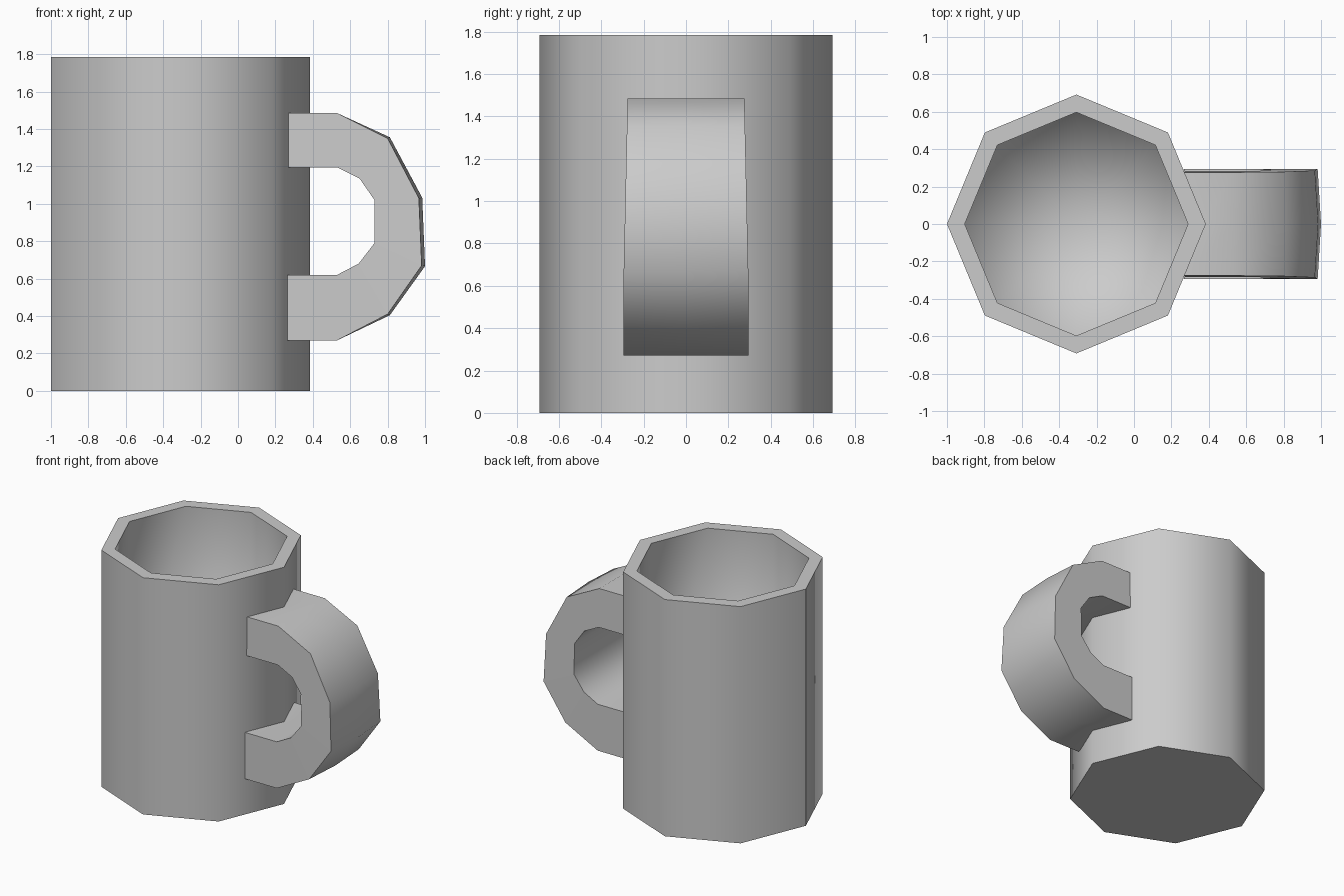
import bpy, bmesh
from math import sin, cos, tau

cube = bpy.data.objects.get("Cube")
if cube:
    bpy.data.objects.remove(cube, do_unlink=True)

mat = bpy.data.materials.new("light grey")
mat.use_nodes = True
GREY = (0.6, 0.6, 0.6, 1)
mat.diffuse_color = GREY
mat.node_tree.nodes["Principled BSDF"].inputs["Base Color"].default_value = GREY

CX, SIDES = -0.308, 8


def finish(bm, name):
    bmesh.ops.recalc_face_normals(bm, faces=bm.faces)
    mesh = bpy.data.meshes.new(name)
    bm.to_mesh(mesh)
    bm.free()
    mesh.materials.append(mat)
    obj = bpy.data.objects.new(name, mesh)
    bpy.context.collection.objects.link(obj)
    return obj


def ring(bm, r, z):
    return [bm.verts.new((CX + r * cos(tau * i / SIDES), r * sin(tau * i / SIDES), z))
            for i in range(SIDES)]


# Cup: outer wall, rim, inner wall, then floor and base
bm = bmesh.new()
rings = [ring(bm, r, z) for r, z in ((0.692, 0), (0.692, 1.785), (0.597, 1.785), (0.597, 0.1))]
for a, b in zip(rings, rings[1:]):
    for i in range(SIDES):
        j = (i + 1) % SIDES
        bm.faces.new((a[i], a[j], b[j], b[i]))
bm.faces.new(rings[0])
floor = bm.faces.new(rings[3])
bmesh.ops.poke(bm, faces=[floor])
for f in bm.faces:
    f.smooth = True
# Crisp rim and base, and a crisp seam on the side away from the handle
for loop in rings[:3]:
    for i in range(SIDES):
        bm.edges.get((loop[i], loop[(i + 1) % SIDES])).smooth = False
seam = SIDES // 2
bm.edges.get((rings[0][seam], rings[1][seam])).smooth = False
finish(bm, "cup")

# Handle: matching outer and inner outlines in x, z
outer = [(0.27, 1.485), (0.53, 1.485), (0.80, 1.35), (0.967, 1.03),
         (0.982, 0.67), (0.80, 0.41), (0.53, 0.27), (0.265, 0.27)]
inner = [(0.27, 1.195), (0.53, 1.195), (0.65, 1.135), (0.73, 1.02),
         (0.73, 0.79), (0.645, 0.68), (0.53, 0.62), (0.265, 0.62)]
bulge = [0, 0, 0.012, 0.018, 0.018, 0.012, 0, 0]


def half_width(z):
    return 0.276 + 0.019 * min(1, (1.485 - z) / 0.85)


bm = bmesh.new()
sections = []
last = len(outer) - 1
for k, ((ox, oz), (ix, iz)) in enumerate(zip(outer, inner)):
    grow = bulge[k]
    lift = grow * (oz - 0.88)
    inset = 0.09 if k in (0, last) else 0     # ends follow the cup wall
    wo, wi = half_width(oz), half_width(iz)
    pts = [(ox, -wo, oz), (ox + grow + inset, 0, oz + lift), (ox, wo, oz),
           (ix, wi, iz), (ix + inset, 0, iz), (ix, -wi, iz)]
    sections.append([bm.verts.new(p) for p in pts])
for a, b in zip(sections, sections[1:]):
    for i in range(6):
        j = (i + 1) % 6
        f = bm.faces.new((a[i], a[j], b[j], b[i]))
        f.smooth = i not in (2, 5)            # flat side faces
    for i in (0, 2, 3, 5):
        bm.edges.get((a[i], b[i])).smooth = False
for s in (sections[0], sections[-1]):
    bm.faces.new((s[0], s[1], s[4], s[5]))
    bm.faces.new((s[1], s[2], s[3], s[4]))
    for i in range(6):
        bm.edges.get((s[i], s[(i + 1) % 6])).smooth = False
finish(bm, "handle")
